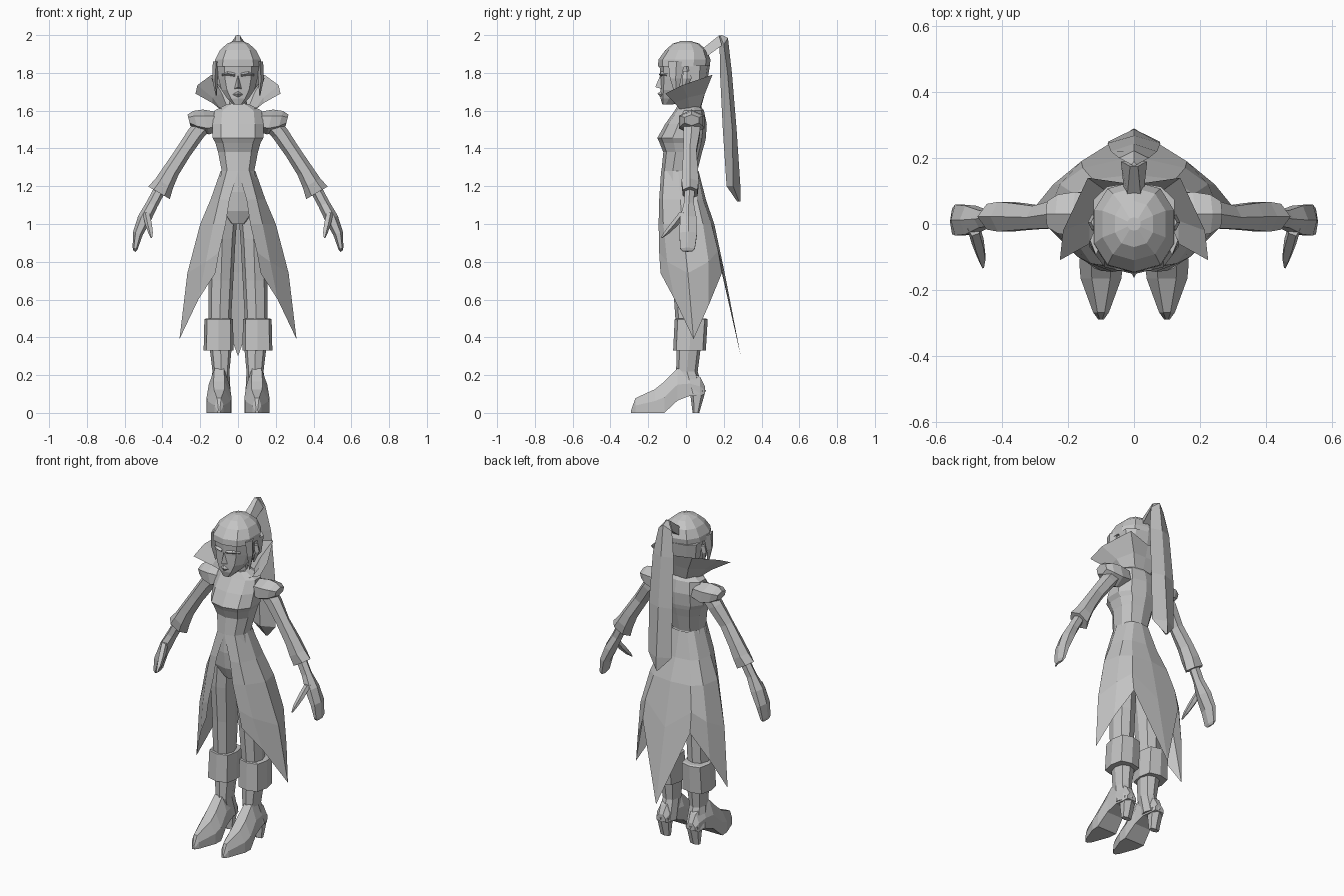
import bpy, bmesh, math

grey = bpy.data.materials.new("plain grey")
grey.diffuse_color = (0.55, 0.55, 0.55, 1)


def build(name, verts, faces, mirror=False):
    """Flat-shaded mesh, optionally mirrored across x = 0."""
    me = bpy.data.meshes.new(name)
    me.from_pydata(verts, [], faces)
    bm = bmesh.new()
    bm.from_mesh(me)
    bmesh.ops.remove_doubles(bm, verts=bm.verts, dist=0.0005)
    bmesh.ops.recalc_face_normals(bm, faces=bm.faces)
    bm.to_mesh(me)
    bm.free()
    me.materials.append(grey)
    ob = bpy.data.objects.new(name, me)
    bpy.context.collection.objects.link(ob)
    if mirror:
        ob.modifiers.new("mirror", 'MIRROR')
    return ob


def loft(name, rings, mirror=False, caps=True):
    """Skin a list of closed rings with the same point count."""
    n = len(rings[0])
    verts = [p for r in rings for p in r]
    faces = [(i * n + j, i * n + (j + 1) % n, (i + 1) * n + (j + 1) % n, (i + 1) * n + j)
             for i in range(len(rings) - 1) for j in range(n)]
    if caps:
        faces += [tuple(range(n)), tuple(range(len(verts) - n, len(verts)))]
    return build(name, verts, faces, mirror)


def sheet(name, cols):
    """Open mirrored surface through columns of points."""
    m = len(cols[0])
    faces = [(i * m + j, i * m + j + 1, (i + 1) * m + j + 1, (i + 1) * m + j)
             for i in range(len(cols) - 1) for j in range(m - 1)]
    return build(name, [p for c in cols for p in c], faces, True)


def level(z, cx, hw, yf, yb, n=10, power=0.85):
    """Horizontal ring with a point at the front centre."""
    pts = []
    for k in range(n):
        a = 2 * math.pi * k / n
        s, c = math.sin(a), math.cos(a)
        x = cx + hw * math.copysign(abs(s) ** power, s)
        y = (yf + yb) / 2 - (yb - yf) / 2 * math.copysign(abs(c) ** power, c)
        pts.append((x, y, z))
    return pts


def limb(name, path, px, pz, n=6):
    """Tube; path rows are x, y, z, half width along (px, pz), half depth in y."""
    rings = []
    for x, y, z, w, d in path:
        rings.append([(x + px * w * math.cos(t), y + d * math.sin(t), z + pz * w * math.cos(t))
                      for t in (2 * math.pi * k / n for k in range(n))])
    return loft(name, rings, True)


# Torso and pelvis
loft("torso", [level(z, 0, *r) for z, *r in [
    (1.00, 0.045, -0.10, 0.06), (1.07, 0.125, -0.125, 0.09), (1.17, 0.115, -0.135, 0.085),
    (1.28, 0.09, -0.13, 0.06), (1.38, 0.11, -0.12, 0.085), (1.43, 0.125, -0.14, 0.10),
    (1.455, 0.14, -0.152, 0.105), (1.53, 0.14, -0.11, 0.11), (1.60, 0.13, -0.06, 0.095),
    (1.635, 0.06, -0.04, 0.07)]])
loft("neck", [level(z, 0, *r, n=8) for z, *r in [
    (1.59, 0.06, -0.04, 0.07), (1.65, 0.045, -0.035, 0.055), (1.73, 0.045, -0.04, 0.05)]])

# Head with a tapering chin
loft("head", [level(z, 0, *r) for z, *r in [
    (1.632, 0.025, -0.125, -0.07), (1.665, 0.06, -0.135, 0.01), (1.71, 0.092, -0.135, 0.06),
    (1.77, 0.108, -0.135, 0.09), (1.84, 0.115, -0.14, 0.10), (1.90, 0.095, -0.11, 0.09)]])
loft("hair_cap", [level(z, 0, *r) for z, *r in [
    (1.835, 0.128, -0.148, 0.125), (1.87, 0.126, -0.146, 0.13), (1.92, 0.10, -0.11, 0.11),
    (1.955, 0.06, -0.07, 0.07), (1.97, 0.02, -0.02, 0.02)]])
loft("back_hair", [level(z, 0, *r) for z, *r in [
    (1.685, 0.07, 0.0, 0.08), (1.74, 0.115, -0.02, 0.11), (1.84, 0.128, -0.04, 0.127)]])
limb("side_lock", [(0.115, -0.05, 1.86, 0.018, 0.045), (0.122, -0.055, 1.77, 0.015, 0.03),
                   (0.115, -0.05, 1.68, 0.003, 0.006)], 1, 0, 4)
limb("ear", [(0.12, 0.005, 1.81, 0.01, 0.02), (0.128, 0.005, 1.77, 0.012, 0.024),
             (0.115, -0.01, 1.71, 0.005, 0.01)], 1, 0, 4)
limb("brow", [(0.015, -0.13, 1.79, 0.01, 0.014), (0.055, -0.128, 1.797, 0.01, 0.012),
              (0.085, -0.098, 1.79, 0.006, 0.01)], 0, 1, 4)
build("nose", [(0, -0.135, 1.79), (0.02, -0.128, 1.715), (-0.02, -0.128, 1.715),
               (0, -0.163, 1.725)], [(0, 1, 3), (0, 3, 2), (1, 2, 3)])
build("lips", [(-0.03, -0.125, 1.685), (0.03, -0.125, 1.685), (0, -0.15, 1.69),
               (0, -0.133, 1.705), (0, -0.133, 1.668)],
      [(0, 2, 3), (2, 1, 3), (0, 4, 2), (4, 1, 2)])

# Ponytail: short stem, then a long hanging wedge
loft("ponytail_stem", [
    [(-0.03, 0.10, 1.88), (0.03, 0.10, 1.88), (0.02, 0.09, 1.93), (-0.02, 0.09, 1.93)],
    [(-0.04, 0.19, 1.945), (0.04, 0.19, 1.945), (0.012, 0.175, 1.998), (-0.012, 0.175, 1.998)]])
loft("ponytail", [[(0, yf, z), (w, ym, z), (0, yb, z2), (-w, ym, z)] for z, z2, w, yf, ym, yb in [
    (1.998, 2.0, 0.008, 0.175, 0.18, 0.19), (1.95, 1.985, 0.045, 0.178, 0.20, 0.222),
    (1.80, 1.80, 0.07, 0.18, 0.22, 0.243), (1.50, 1.50, 0.08, 0.195, 0.245, 0.268),
    (1.20, 1.20, 0.078, 0.215, 0.25, 0.288), (1.12, 1.12, 0.008, 0.27, 0.28, 0.288)]])

# Flared collar with forward points
sheet("collar", [
    [(0.0, 0.075, 1.60), (0.0, 0.10, 1.69), (0.0, 0.12, 1.76)],
    [(0.05, 0.07, 1.60), (0.085, 0.10, 1.69), (0.14, 0.14, 1.79)],
    [(0.085, 0.02, 1.60), (0.135, 0.01, 1.67), (0.215, -0.02, 1.735)],
    [(0.08, -0.03, 1.605), (0.135, -0.06, 1.64), (0.225, -0.11, 1.69)]])

# Long coat: columns run from front opening round to back centre
sheet("coat_skirt", [
    [(0.0, -0.132, 1.28), (0.045, -0.142, 1.13), (0.065, -0.145, 1.0), (0.10, -0.142, 0.85), (0.12, -0.135, 0.74)],
    [(0.06, -0.115, 1.28), (0.10, -0.125, 1.13), (0.13, -0.12, 1.0), (0.17, -0.10, 0.80), (0.21, -0.06, 0.60)],
    [(0.092, -0.04, 1.28), (0.145, -0.03, 1.13), (0.20, -0.02, 1.0), (0.268, 0.01, 0.74), (0.31, 0.04, 0.39)],
    [(0.075, 0.03, 1.28), (0.13, 0.06, 1.13), (0.18, 0.09, 1.0), (0.225, 0.12, 0.80), (0.245, 0.12, 0.57)],
    [(0.05, 0.06, 1.28), (0.09, 0.09, 1.13), (0.125, 0.135, 1.0), (0.155, 0.17, 0.86), (0.16, 0.19, 0.74)],
    [(0.0, 0.067, 1.28), (0.0, 0.105, 1.13), (0.0, 0.15, 1.0), (0.0, 0.205, 0.74), (0.0, 0.29, 0.30)]])

# Trousers, cuffs and shins
loft("trouser_leg", [level(z, *r, n=8) for z, *r in [
    (1.06, 0.07, 0.068, -0.10, 0.08), (0.92, 0.083, 0.07, -0.095, 0.085),
    (0.70, 0.09, 0.065, -0.07, 0.08), (0.48, 0.097, 0.06, -0.055, 0.075)]], True)
loft("trouser_cuff", [level(z, *r, n=8, power=0.6) for z, *r in [
    (0.50, 0.102, 0.066, -0.055, 0.105), (0.495, 0.102, 0.076, -0.06, 0.115),
    (0.33, 0.103, 0.079, -0.068, 0.105)]], True)
loft("boot_shaft", [level(z, *r, n=8) for z, *r in [
    (0.36, 0.092, 0.06, -0.05, 0.08), (0.22, 0.09, 0.045, -0.052, 0.062),
    (0.10, 0.097, 0.058, -0.02, 0.095)]], True)

# Boot foot lofted from toe to heel, with a separate tapered heel
loft("boot_foot", [[(0.1 - w, y, zb), (0.1 + w, y, zb), (0.1 + w, y, zb * 0.5 + zt * 0.5),
                    (0.1 + w * 0.45, y, zt), (0.1 - w * 0.45, y, zt), (0.1 - w, y, zb * 0.5 + zt * 0.5)]
                   for y, zb, zt, w in [
    (-0.29, 0, 0.015, 0.008), (-0.268, 0, 0.078, 0.024), (-0.165, 0, 0.125, 0.062),
    (-0.115, 0, 0.165, 0.066), (-0.045, 0.065, 0.235, 0.055), (0.02, 0.09, 0.22, 0.05),
    (0.075, 0.09, 0.19, 0.042), (0.10, 0.10, 0.14, 0.03)]], True)
loft("boot_heel", [level(z, *r, n=6) for z, *r in [
    (0.0, 0.1, 0.032, 0.035, 0.07), (0.12, 0.1, 0.045, 0.02, 0.105)]], True)

# Shoulder puffs, sleeves and hands
limb("shoulder_puff", [(0.10, 0.03, 1.545, 0.05, 0.065), (0.17, 0.03, 1.54, 0.068, 0.078),
                       (0.225, 0.03, 1.545, 0.055, 0.068), (0.26, 0.03, 1.55, 0.03, 0.045)], 0.25, 0.97)
limb("sleeve", [(0.17, 0.03, 1.54, 0.05, 0.05), (0.222, 0.03, 1.48, 0.045, 0.05),
                (0.29, 0.02, 1.38, 0.042, 0.04), (0.355, 0.022, 1.28, 0.045, 0.048),
                (0.39, 0.022, 1.215, 0.053, 0.052), (0.418, 0.022, 1.165, 0.066, 0.045)], 0.86, 0.5)
limb("hand", [(0.415, 0.02, 1.18, 0.032, 0.03), (0.455, 0.015, 1.105, 0.032, 0.03),
              (0.495, 0.012, 1.03, 0.036, 0.05), (0.53, 0.012, 0.95, 0.027, 0.054),
              (0.545, 0.008, 0.87, 0.014, 0.045), (0.547, 0.008, 0.855, 0.006, 0.03)], 0.93, 0.36)
limb("thumb", [(0.485, -0.015, 1.06, 0.02, 0.022), (0.472, -0.06, 1.0, 0.02, 0.025),
               (0.462, -0.10, 0.955, 0.014, 0.018), (0.458, -0.13, 0.925, 0.004, 0.005)], 1, 0, 5)
